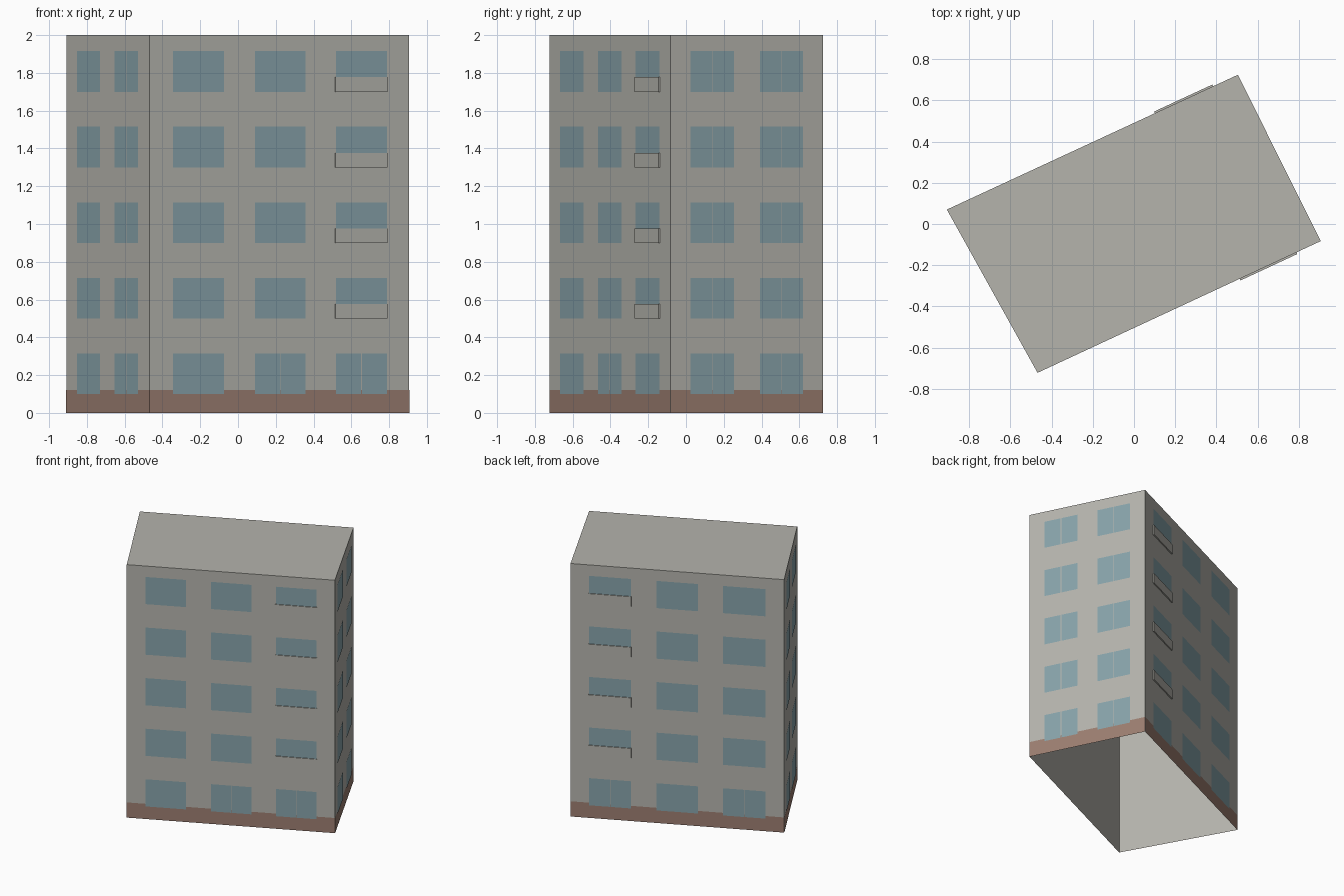
import bpy
import bmesh
from mathutils import Vector

cube = bpy.data.objects.get("Cube")
if cube:
    bpy.data.objects.remove(cube, do_unlink=True)


def material(name, rgb):
    """Flat material from display colour values, stored as linear."""
    color = [(c / 255) ** 2.2 for c in rgb] + [1]
    mat = bpy.data.materials.new(name)
    mat.use_nodes = True
    mat.diffuse_color = color
    mat.node_tree.nodes["Principled BSDF"].inputs["Base Color"].default_value = color
    return mat


CONCRETE = material("concrete grey", (179, 178, 171))
GLASS = material("window blue", (134, 161, 168))
BRICK = material("plinth brown", (154, 125, 112))

HEIGHT, PLINTH_TOP = 2.0, 0.12
FLOORS, PITCH = 5, 0.4
SILL, HEAD = 0.1, 0.315
MULLION = 0.005
CORNERS = [Vector(c) for c in
           ((-0.468, -0.722), (0.906, -0.083), (0.504, 0.724), (-0.908, 0.07))]


def finish(bm, name, mat):
    mesh = bpy.data.meshes.new(name)
    bm.to_mesh(mesh)
    bm.free()
    mesh.materials.append(mat)
    obj = bpy.data.objects.new(name, mesh)
    bpy.context.collection.objects.link(obj)


class Wall:
    """One facade, addressed by fraction along it, height and outward offset."""

    def __init__(self, index):
        self.start = CORNERS[index]
        self.run = CORNERS[(index + 1) % 4] - self.start
        self.out = Vector((self.run.y, -self.run.x)).normalized()

    def point(self, t, z, off):
        p = self.start + self.run * t + self.out * off
        return Vector((p.x, p.y, z))

    def quad(self, bm, t0, t1, z0, z1, off):
        spots = ((t0, z0), (t1, z0), (t1, z1), (t0, z1))
        return bm.faces.new([bm.verts.new(self.point(t, z, off)) for t, z in spots])

    def slab(self, bm, t0, t1, z0, z1, depth):
        face = self.quad(bm, t0, t1, z0, z1, 0)
        new = bmesh.ops.extrude_face_region(bm, geom=[face])["geom"]
        verts = [v for v in new if isinstance(v, bmesh.types.BMVert)]
        shift = self.out * depth
        bmesh.ops.translate(bm, verts=verts, vec=(shift.x, shift.y, 0))
        bmesh.ops.recalc_face_normals(bm, faces=bm.faces)


# Building shell: walls and flat roof, open underneath
bm = bmesh.new()
base = [bm.verts.new((c.x, c.y, 0)) for c in CORNERS]
top = [bm.verts.new((c.x, c.y, HEIGHT)) for c in CORNERS]
for i in range(4):
    j = (i + 1) % 4
    bm.faces.new((base[i], base[j], top[j], top[i]))
bm.faces.new(top)
finish(bm, "building_shell", CONCRETE)

# Window columns per facade: (from, to, which floors have a split pane)
ALL, GROUND, NONE = range(FLOORS), (0,), ()
FACADES = {
    "front": [(0.09, 0.285, NONE), (0.405, 0.6, GROUND), (0.717, 0.913, GROUND)],
    "left": [(0.131, 0.415, ALL), (0.588, 0.87, ALL)],
    "back": [(0.088, 0.284, GROUND), (0.402, 0.598, NONE), (0.715, 0.912, GROUND)],
    "right": [(0.13, 0.412, NONE), (0.585, 0.868, ALL)],
}
BALCONY_COLUMN = {"front": 2, "back": 0}

for index, (side, columns) in enumerate(FACADES.items()):
    wall = Wall(index)

    # Brown plinth band
    bm = bmesh.new()
    wall.quad(bm, 0, 1, 0, PLINTH_TOP, 0.0015)
    finish(bm, side + "_plinth", BRICK)

    # Window panes
    bm = bmesh.new()
    for t0, t1, split in columns:
        gap = MULLION / 2 / wall.run.length
        mid = (t0 + t1) / 2
        for floor in range(FLOORS):
            z = floor * PITCH
            panes = [(t0, mid - gap), (mid + gap, t1)] if floor in split else [(t0, t1)]
            for a, b in panes:
                wall.quad(bm, a, b, z + SILL, z + HEAD, 0.003)
    finish(bm, side + "_windows", GLASS)

    # Shallow balcony panels on the upper floors
    if side in BALCONY_COLUMN:
        t0, t1, _ = columns[BALCONY_COLUMN[side]]
        bm = bmesh.new()
        for floor in range(1, FLOORS):
            z = floor * PITCH + SILL
            wall.slab(bm, t0 - 0.003, t1 + 0.001, z, z + 0.077, 0.009)
        finish(bm, side + "_balcony_panels", CONCRETE)
